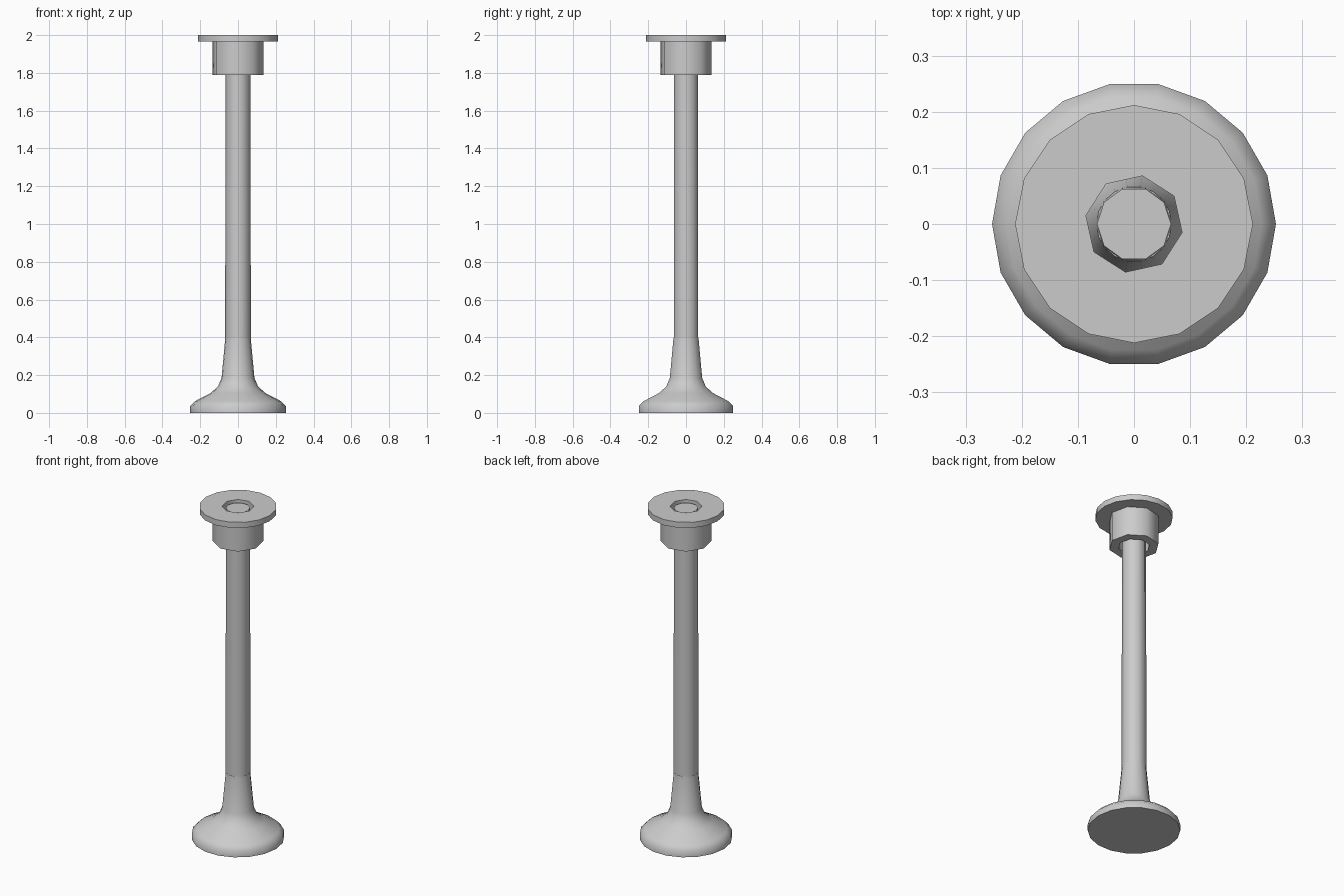
import bpy, bmesh
from math import cos, sin, radians, tau

if "Cube" in bpy.data.objects:
    bpy.data.objects.remove(bpy.data.objects["Cube"])


def lathe(name, profile, sides, turn=0.0, closed=False, caps=(False, False)):
    """Revolve (radius, z) points around z; closed joins last ring to first."""
    bm = bmesh.new()
    start = radians(turn)
    rings = [[bm.verts.new((r * cos(start + tau * i / sides),
                            r * sin(start + tau * i / sides), z))
              for i in range(sides)] for r, z in profile]
    pairs = list(zip(rings, rings[1:]))
    if closed:
        pairs.append((rings[-1], rings[0]))
    for a, b in pairs:
        for i in range(sides):
            j = (i + 1) % sides
            bm.faces.new((a[i], a[j], b[j], b[i]))
    if caps[0]:
        bm.faces.new(rings[0][::-1])
    if caps[1]:
        bm.faces.new(rings[-1])
    bmesh.ops.recalc_face_normals(bm, faces=bm.faces)
    mesh = bpy.data.meshes.new(name)
    bm.to_mesh(mesh)
    bm.free()
    obj = bpy.data.objects.new(name, mesh)
    bpy.context.collection.objects.link(obj)
    bpy.ops.object.select_all(action='DESELECT')
    obj.select_set(True)
    bpy.context.view_layer.objects.active = obj
    bpy.ops.object.shade_smooth_by_angle(angle=radians(46))
    return obj


# Flared foot
lathe("base", [(0.253, 0), (0.253, 0.037), (0.228, 0.062), (0.145, 0.105),
               (0.106, 0.14), (0.087, 0.185), (0.067, 0.4)],
      18, caps=(True, True))

# Slender pole running up through the collar
lathe("pole", [(0.068, 0.38), (0.066, 1.99)], 10, caps=(True, True))

# Hollow eight-sided collar under the top
HOLE, TURN = 0.087, -10
lathe("collar", [(HOLE, 1.79), (0.138, 1.79), (0.138, 1.968), (HOLE, 1.968)],
      8, turn=TURN, closed=True)

# Top flange: sixteen-sided disc with the collar's eight-sided hole
flange = lathe("top_flange", [(0.212, 1.966), (0.212, 2.0)], 16, caps=(True, True))
cutter = lathe("flange_hole_cutter", [(HOLE, 1.9), (HOLE, 2.1)], 8,
               turn=TURN, caps=(True, True))
cutter.hide_render = True
cutter.hide_set(True)
hole = flange.modifiers.new("hole", 'BOOLEAN')
hole.operation = 'DIFFERENCE'
hole.solver = 'EXACT'
hole.object = cutter
